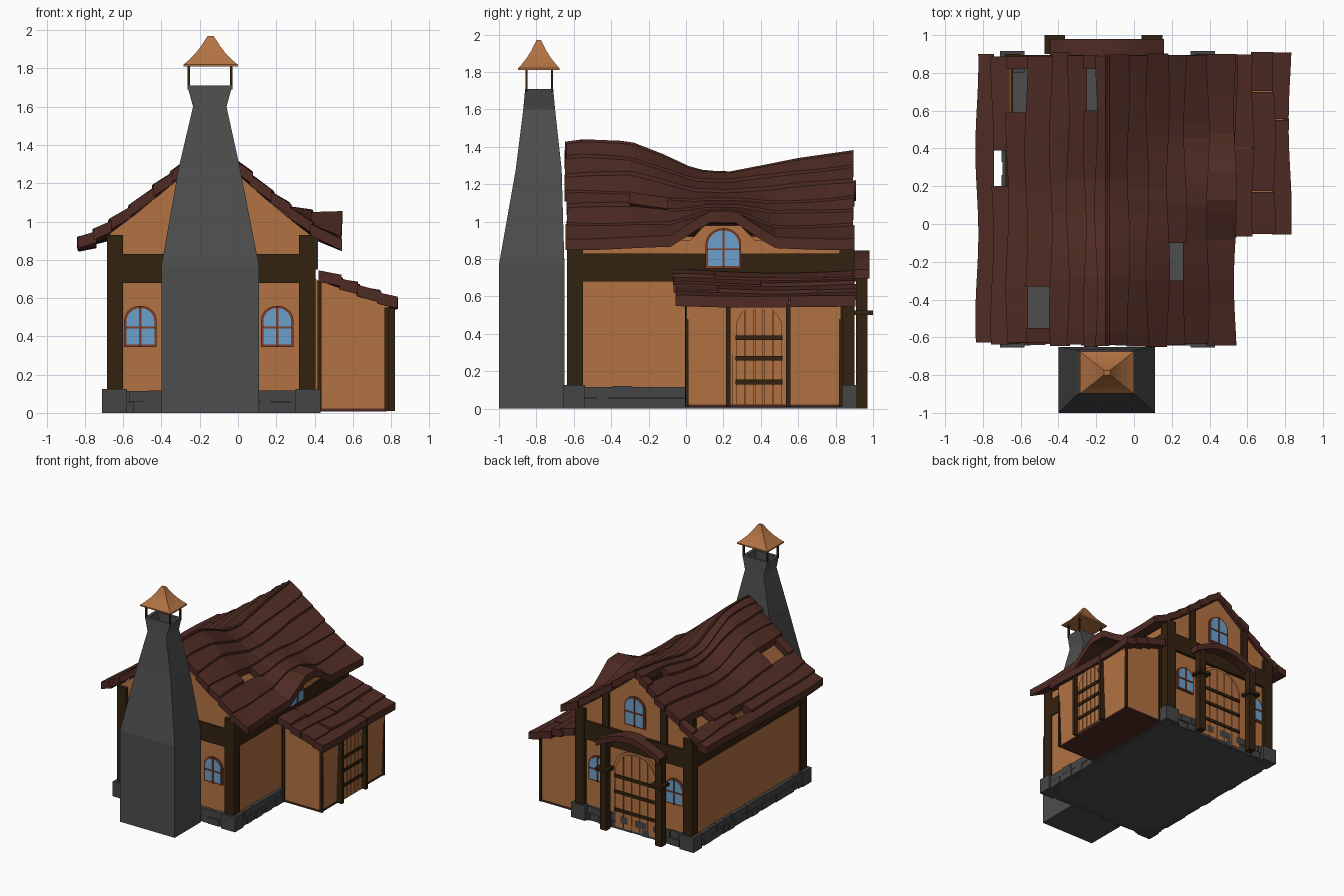
import bpy, bmesh, math, random
from mathutils import Matrix, Vector

random.seed(4)
cube = bpy.data.objects.get("Cube")
if cube:
    bpy.data.objects.remove(cube, do_unlink=True)


def material(name, rgb):
    m = bpy.data.materials.new(name)
    m.use_nodes = True
    m.diffuse_color = (*rgb, 1)
    m.node_tree.nodes["Principled BSDF"].inputs["Base Color"].default_value = (*rgb, 1)
    return m


PLASTER = material("warm plaster", (0.45, 0.17, 0.055))
TIMBER = material("dark timber", (0.034, 0.016, 0.005))
ROOF = material("red brown shingle", (0.078, 0.024, 0.017))
GREY = material("chimney grey", (0.075, 0.075, 0.075))
STONE = material("foundation stone", (0.06, 0.06, 0.062))
GLASS = material("blue glass", (0.15, 0.35, 0.6))
FRAME = material("red window frame", (0.22, 0.045, 0.02))


def make(name, bm, mat):
    bmesh.ops.recalc_face_normals(bm, faces=bm.faces)
    me = bpy.data.meshes.new(name)
    bm.to_mesh(me)
    bm.free()
    me.materials.append(mat)
    ob = bpy.data.objects.new(name, me)
    bpy.context.collection.objects.link(ob)
    return ob


def add_box(bm, x, y, z):
    size = Vector((x[1] - x[0], y[1] - y[0], z[1] - z[0]))
    mid = Vector((sum(x), sum(y), sum(z))) / 2
    bmesh.ops.create_cube(bm, size=1, matrix=Matrix.Translation(mid) @ Matrix.Diagonal((*size, 1)))


def box(name, mat, x, y, z):
    bm = bmesh.new()
    add_box(bm, x, y, z)
    return make(name, bm, mat)


def loft(bm, rings):
    rows = [[bm.verts.new(p) for p in r] for r in rings]
    n = len(rows[0])
    for a, b in zip(rows, rows[1:]):
        for i in range(n):
            bm.faces.new((a[i], a[(i + 1) % n], b[(i + 1) % n], b[i]))
    bm.faces.new(rows[0])
    bm.faces.new(rows[-1])


def prism(name, mat, pts, depth, loc=(0, 0, 0), turn=0):
    """Outline in width and height, extruded outward; turn 0 faces front, 90 the +x side."""
    bm = bmesh.new()
    loft(bm, [[(u, d, v) for u, v in pts] for d in (0, -depth)])
    bm.transform(Matrix.Translation(loc) @ Matrix.Rotation(math.radians(turn), 4, "Z"))
    return make(name, bm, mat)


def rect(u0, u1, v0, v1):
    return [(u0, v0), (u1, v0), (u1, v1), (u0, v1)]


def arch(w, h, rise, n=10):
    pts = [(-w / 2, 0), (w / 2, 0)]
    for i in range(n + 1):
        a = math.pi * i / n
        pts.append((w / 2 * math.cos(a), h - rise + rise * math.sin(a)))
    return pts


def window(name, loc, turn, w=0.17, h=0.215):
    prism(name + "_frame", FRAME, arch(w, h, w * 0.45), 0.016, loc, turn)
    pane = [(u, v + 0.012) for u, v in arch(w - 0.024, h - 0.024, w * 0.4)]
    prism(name + "_glass", GLASS, pane, 0.02, loc, turn)
    prism(name + "_mullion", FRAME, rect(-0.006, 0.006, 0, h - 0.005), 0.026, loc, turn)
    prism(name + "_bar", FRAME, rect(-w / 2 + 0.01, w / 2 - 0.01, h * 0.45, h * 0.45 + 0.01), 0.026, loc, turn)


def door(name, loc, turn, w, h, rise):
    prism(name + "_surround", PLASTER, arch(w, h, rise, 14), 0.015, loc, turn)
    pw, n = w - 0.04, 5
    top = lambda u: h - 0.02 - rise + rise * math.sqrt(max(0, 1 - (2 * u / pw) ** 2))
    for i in range(n):
        a, b = -pw / 2 + pw * i / n + 0.003, -pw / 2 + pw * (i + 1) / n - 0.003
        pts = [(a, 0), (b, 0), (b, top(b)), ((a + b) / 2, top((a + b) / 2)), (a, top(a))]
        prism(f"{name}_plank_{i}", PLASTER, pts, 0.024, loc, turn)
    for i, f in enumerate((0.2, 0.43, 0.63)):
        prism(f"{name}_strap_{i}", TIMBER, rect(-pw / 2, pw / 2, h * f, h * f + 0.025), 0.034, loc, turn)


# Roof surface: sagging ridge, curved slope, eyebrow lift over the side window
MID = -0.14
RIDGE = [(-0.7, 1.42), (-0.55, 1.44), (-0.3, 1.43), (-0.12, 1.36), (0.05, 1.28), (0.22, 1.265),
         (0.4, 1.3), (0.6, 1.34), (0.95, 1.39)]


def ridge(y):
    for (a, za), (b, zb) in zip(RIDGE, RIDGE[1:]):
        if y <= b:
            return za + (zb - za) * (y - a) / (b - a)
    return RIDGE[-1][1]


def clamp(v):
    return max(0.0, min(1.0, v))


def main_surface(side):
    def surf(d, y):
        eave = 0.895 + 0.012 * math.sin(5 * y + side)
        t = max(0, d) / 0.68
        z = eave + (ridge(y) - eave) * max(0, 1 - t) ** 1.15 - max(0, t - 1) * 0.3
        if side > 0:
            z += 0.125 * t * t * min(clamp((y + 0.08) / 0.2), clamp((0.47 - y) / 0.2))
        return z
    return surf


def shed_surface(d, y):
    return 0.745 - 0.37 * d - 0.02 * math.sin(math.pi * clamp(y)) * (1 - d)


def plank(bm, surf, origin, side, d0, d1, y0, y1, thick=0.06, lift=0.018):
    n = max(2, int((y1 - y0) / 0.07))
    rings, ph = [], random.uniform(0, 6)
    for i in range(n + 1):
        y = y0 + (y1 - y0) * i / n
        e = d1 + 0.012 + 0.008 * math.sin(7 * y + ph)
        ring = []
        for d, up in ((d0, 0), (e, lift), (e, lift - thick), (d0, -thick)):
            ring.append((origin + side * d, y, surf(d, y) + up))
        rings.append(ring)
    loft(bm, rings)


def plank_roof(name, surf, origin, side, edges, y0, y1, holes):
    bm = bmesh.new()
    for i, (a, b) in enumerate(zip(edges, edges[1:])):
        stops = [y0 + random.uniform(-0.012, 0.015)]
        if i in holes:
            stops += holes[i]
        stops.append(y1 + random.uniform(-0.015, 0.012))
        for s, e in zip(stops[::2], stops[1::2]):
            plank(bm, surf, origin, side, a, b, s, e, lift=random.uniform(0.012, 0.024))
    make(name, bm, ROOF)


plank_roof("roof_right_slope", main_surface(-1), MID, -1, [-0.01, 0.05, 0.11, 0.2, 0.29, 0.42, 0.52, 0.6, 0.68],
           -0.64, 0.9, {1: [0.6, 0.82], 4: [-0.55, -0.33], 5: [0.59, 0.82], 6: [0.2, 0.39]})
plank_roof("roof_left_slope", main_surface(1), MID, 1, [-0.01, 0.1, 0.2, 0.31, 0.4, 0.52, 0.665],
           -0.64, 0.9, {3: [-0.3, -0.1]})
plank_roof("shed_roof", shed_surface, 0.42, 1, [0, 0.11, 0.2, 0.31, 0.395], -0.06, 0.9,
           {0: [0.15, 0.155], 1: [0.4, 0.405], 2: [0.17, 0.175, 0.7, 0.705], 3: [0.55, 0.555]})

# Gable walls follow the roof; side walls are plain panels
ds = [0.53, 0.4, 0.27, 0.13]
for name, y, depth in (("front_wall", -0.6, 0.01), ("back_wall", 0.87, 0.03)):
    left = [(MID + d, main_surface(1)(d, y) - 0.06) for d in ds]
    right = [(MID - d, main_surface(-1)(d, y) - 0.06) for d in reversed(ds)]
    pts = [(-0.67, 0.1), (0.39, 0.1)] + left + [(MID, ridge(y) - 0.06)] + right
    prism(name, PLASTER, pts, depth, (0, y, 0))
box("right_wall", PLASTER, (-0.67, -0.65), (-0.6, 0.85), (0.1, 0.92))
box("left_wall", PLASTER, (0.37, 0.39), (-0.6, 0.85), (0.1, 0.9))
prism("dormer_wall", PLASTER, [(-0.07, 0.8), (0.47, 0.8), (0.29, 0.98), (0.1, 0.98)], 0.02, (0.378, 0, 0), 90)

# Timber frame
for i, x in enumerate(((-0.685, -0.6), (0.32, 0.405))):
    for j, y in enumerate(((-0.635, -0.55), (0.82, 0.9))):
        box(f"corner_post_{i}{j}", TIMBER, x, y, (0.1, 0.93))
box("front_beam", TIMBER, (-0.68, 0.4), (-0.63, -0.59), (0.68, 0.83))
box("back_beam", TIMBER, (-0.68, 0.4), (0.84, 0.895), (0.68, 0.83))
box("right_beam", TIMBER, (-0.68, -0.64), (-0.6, 0.87), (0.68, 0.83))
box("left_beam", TIMBER, (0.36, 0.4), (-0.6, 0.87), (0.68, 0.83))
for s in (-1, 1):
    box("gable_post", TIMBER, (MID + s * 0.27 - 0.03, MID + s * 0.27 + 0.03), (0.85, 0.89), (0.8, 1.12))

# Stone foundation with irregular blocks and large corners
box("floor_slab", GREY, (-0.68, 0.4), (-0.62, 0.87), (0, 0.1))
bm = bmesh.new()
for z in ((0, 0.06), (0.06, 0.12)):
    for along_x, lo, hi, edge, out in ((1, -0.62, 0.34, -0.62, -1), (1, -0.62, 0.34, 0.87, 1),
                                       (0, -0.58, 0.84, -0.68, -1), (0, -0.58, 0.84, 0.4, 1)):
        p = lo
        while p < hi:
            q = min(hi, p + random.uniform(0.05, 0.11))
            face = sorted((edge - out * 0.04, edge + out * random.uniform(0.012, 0.024)))
            top = (z[0], z[1] - random.uniform(0, 0.006))
            add_box(bm, *(((p, q), face) if along_x else (face, (p, q))), top)
            p = q
for x in ((-0.71, -0.58), (0.3, 0.43)):
    for y in ((-0.655, -0.54), (0.8, 0.915)):
        add_box(bm, x, y, (0, 0.125))
make("foundation_stones", bm, STONE)

# Chimney: tapered stack with flared, hollow mouth
def ring(z, x0, x1, y0, y1):
    return [(x0, y0, z), (x1, y0, z), (x1, y1, z), (x0, y1, z)]


bm = bmesh.new()
loft(bm, [ring(0, -0.4, 0.11, -1, -0.65), ring(0.77, -0.4, 0.11, -1, -0.65), ring(1.28, -0.31, 0.01, -0.91, -0.665),
          ring(1.6, -0.235, -0.06, -0.87, -0.7), ring(1.71, -0.265, -0.03, -0.86, -0.71),
          ring(1.71, -0.24, -0.055, -0.84, -0.73), ring(1.62, -0.22, -0.075, -0.84, -0.73)])
make("chimney", bm, GREY)
for x in (-0.258, -0.036):
    for y in (-0.853, -0.717):
        box("chimney_cap_post", TIMBER, (x - 0.006, x + 0.006), (y - 0.006, y + 0.006), (1.69, 1.83))
bm = bmesh.new()
loft(bm, [ring(z, -0.143 - h, -0.143 + h, -0.787 - h * 0.78, -0.787 + h * 0.78) for z, h in
          ((1.81, 0.142), (1.82, 0.142), (1.855, 0.1), (1.85, 0.108), (1.89, 0.068), (1.885, 0.075),
           (1.925, 0.042), (1.92, 0.048), (1.97, 0.015))])
make("chimney_cap", bm, PLASTER)

# Windows
for i, x in enumerate((-0.51, 0.205)):
    window(f"front_window_{i}", (x, -0.608, 0.345), 0)
    window(f"back_window_{i}", (x, 0.868, 0.345), 180)
window("back_gable_window", (MID, 0.868, 0.9), 180, 0.19, 0.25)
window("dormer_window", (0.393, 0.2, 0.75), 90, 0.19, 0.215)

# Back door and arched porch
door("back_door", (MID - 0.015, 0.868, 0.02), 180, 0.42, 0.66, 0.17)
outer = [(MID + u * 0.03, 0.745 + 0.1 * math.cos(u * math.pi / 20)) for u in range(-10, 11)]
prism("porch_roof", ROOF, outer + [(x, z - 0.05) for x, z in reversed(outer)], 0.11, (0, 0.98, 0))
for x in (-0.42, 0.095):
    box("porch_post", TIMBER, (x - 0.03, x + 0.03), (0.91, 0.97), (0, 0.74))
    box("porch_bracket", TIMBER, (x - 0.055, x + 0.055), (0.9, 1.0), (0.5, 0.525))
    box("porch_tie", TIMBER, (x - 0.025, x + 0.025), (0.86, 0.96), (0.68, 0.74))

# Side shed
prism("shed_walls", PLASTER, [(0.4, 0.02), (0.77, 0.02), (0.79, 0.56), (0.4, 0.7)], 0.82, (0, 0.825, 0))
box("shed_floor", ROOF, (0.4, 0.775), (0, 0.83), (0.008, 0.022))
for x, y, top in ((0.425, 0, 0.69), (0.425, 0.825, 0.69), (0.775, 0.002, 0.55), (0.775, 0.825, 0.55)):
    box("shed_edge_post", TIMBER, (x - 0.01, x + 0.012), (y - 0.006, y + 0.012), (0.01, top))
for y in (0.215, 0.535):
    box("shed_door_post", TIMBER, (0.76, 0.82), (y, y + 0.024), (0.01, 0.56))
door("shed_door", (0.773, 0.39, 0.02), 90, 0.29, 0.55, 0.12)
